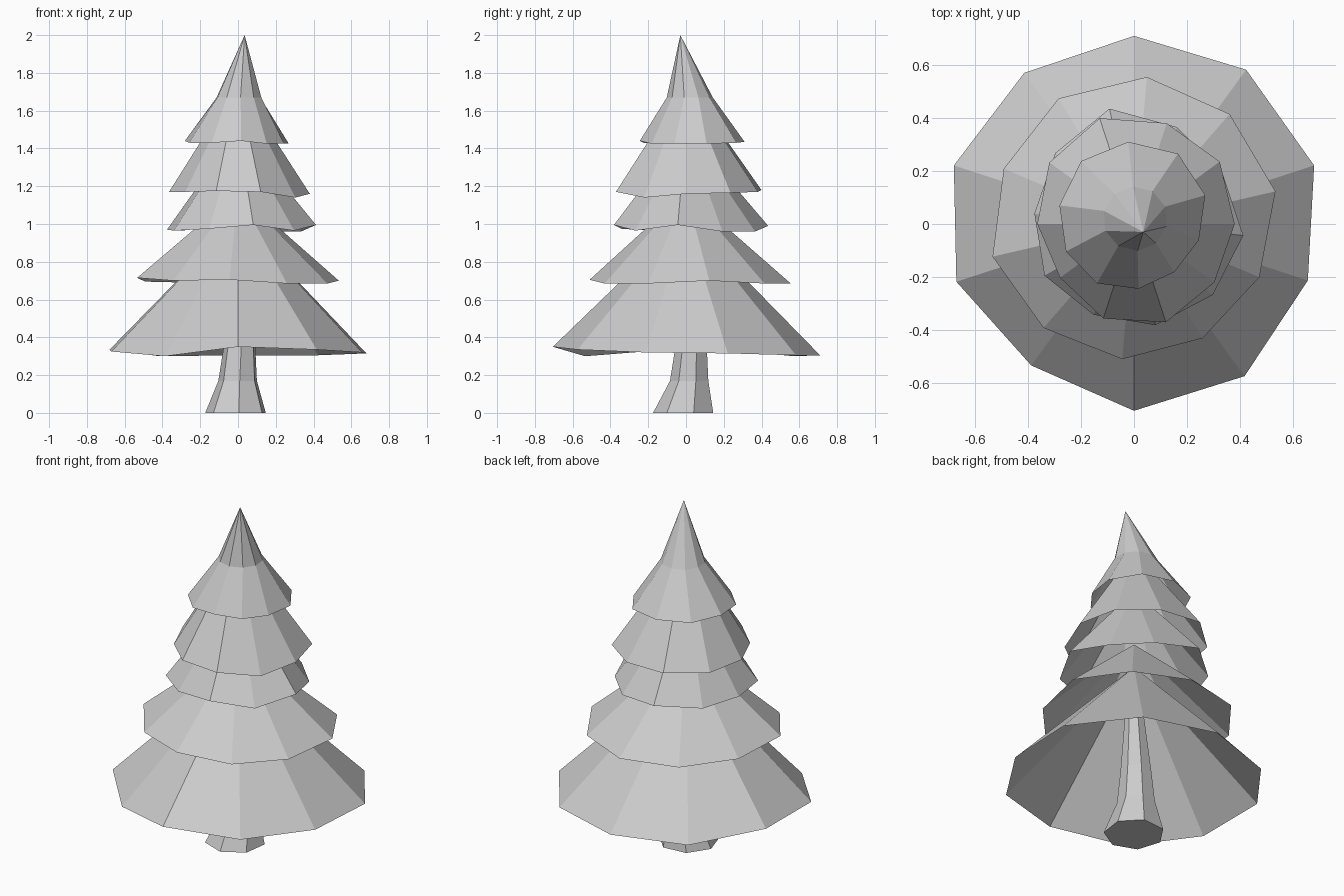
import bpy
import bmesh
from math import radians, sin, cos

default = bpy.data.objects.get("Cube")
if default:
    bpy.data.objects.remove(default, do_unlink=True)

GREY = (0.6, 0.6, 0.6, 1.0)
grey = bpy.data.materials.new("plain grey")
grey.use_nodes = True
grey.diffuse_color = GREY
grey.node_tree.nodes["Principled BSDF"].inputs["Base Color"].default_value = GREY


def ring(radii, heights, start, centre=(0, 0)):
    """Points clockwise around the axis, with a radius and a height for each."""
    step = 360 / len(radii)
    points = []
    for i, (radius, height) in enumerate(zip(radii, heights)):
        angle = radians(start - i * step)
        points.append((centre[0] + radius * cos(angle), centre[1] + radius * sin(angle), height))
    return points


def even_ring(sides, radius, height, start, centre=(0, 0)):
    return ring([radius] * sides, [height] * sides, start, centre)


def build(name, rings, apex=None, closed_base=False):
    """Join rings from the bottom up into a flat-shaded shell."""
    bm = bmesh.new()
    loops = [[bm.verts.new(p) for p in points] for points in rings]
    count = len(loops[0])
    for low, high in zip(loops, loops[1:]):
        for i in range(count):
            j = (i + 1) % count
            bm.faces.new((low[j], low[i], high[i], high[j]))
    if apex:
        tip = bm.verts.new(apex)
        for i in range(count):
            bm.faces.new((loops[-1][(i + 1) % count], loops[-1][i], tip))
    if closed_base:
        bm.faces.new(loops[0])
    bm.normal_update()
    mesh = bpy.data.meshes.new(name)
    bm.to_mesh(mesh)
    bm.free()
    mesh.materials.append(grey)
    obj = bpy.data.objects.new(name, mesh)
    bpy.context.collection.objects.link(obj)
    return obj


# Flared trunk, running up inside the branches
build("trunk", [
    even_ring(7, 0.165, 0, 275, (-0.01, -0.01)),
    even_ring(7, 0.105, 0.17, 275, (0, 0.02)),
    even_ring(7, 0.085, 0.36, 275, (0.01, 0.03)),
    even_ring(7, 0.04, 0.85, 275, (0, 0)),
], closed_base=True)

# Hollow branch skirts with uneven rims
build("bottom_branches", [ring(
    [.71, .72, .715, .69, .71, .705, .66, .705, .715, .705],
    [.305, .305, .315, .32, .335, .35, .3, .325, .335, .3], 90)], (0, 0, 1.03))

build("lower_branches", [ring(
    [.557, .55, .548, .514, .503, .512, .52, .548, .534, .553],
    [.685, .685, .7, .685, .685, .705, .7, .715, .695, .69], 85)], (0, 0, 1.17))

build("middle_branches", [ring(
    [.445, .4, .385, .415, .4, .39, .375, .39, .378, .4],
    [.99, .96, .96, .995, .965, .995, .975, .965, .97, .965], 102)], (0, 0, 1.5))

build("upper_branches", [ring(
    [.42, .4, .4, .38, .375, .39, .375, .345, .365, .395],
    [1.18, 1.17, 1.165, 1.16, 1.14, 1.17, 1.175, 1.17, 1.17, 1.17], 108)], (0, 0, 1.75))

# Crown with a steeper leaning tip
build("crown", [
    ring([.311, .313, .29, .252, .237, .245, .264, .277, .29, .31],
         [1.435, 1.43, 1.425, 1.425, 1.425, 1.44, 1.43, 1.43, 1.44, 1.435], 94),
    even_ring(10, 0.122, 1.67, 94, (0.005, 0.02)),
], (0.035, -0.03, 2))
